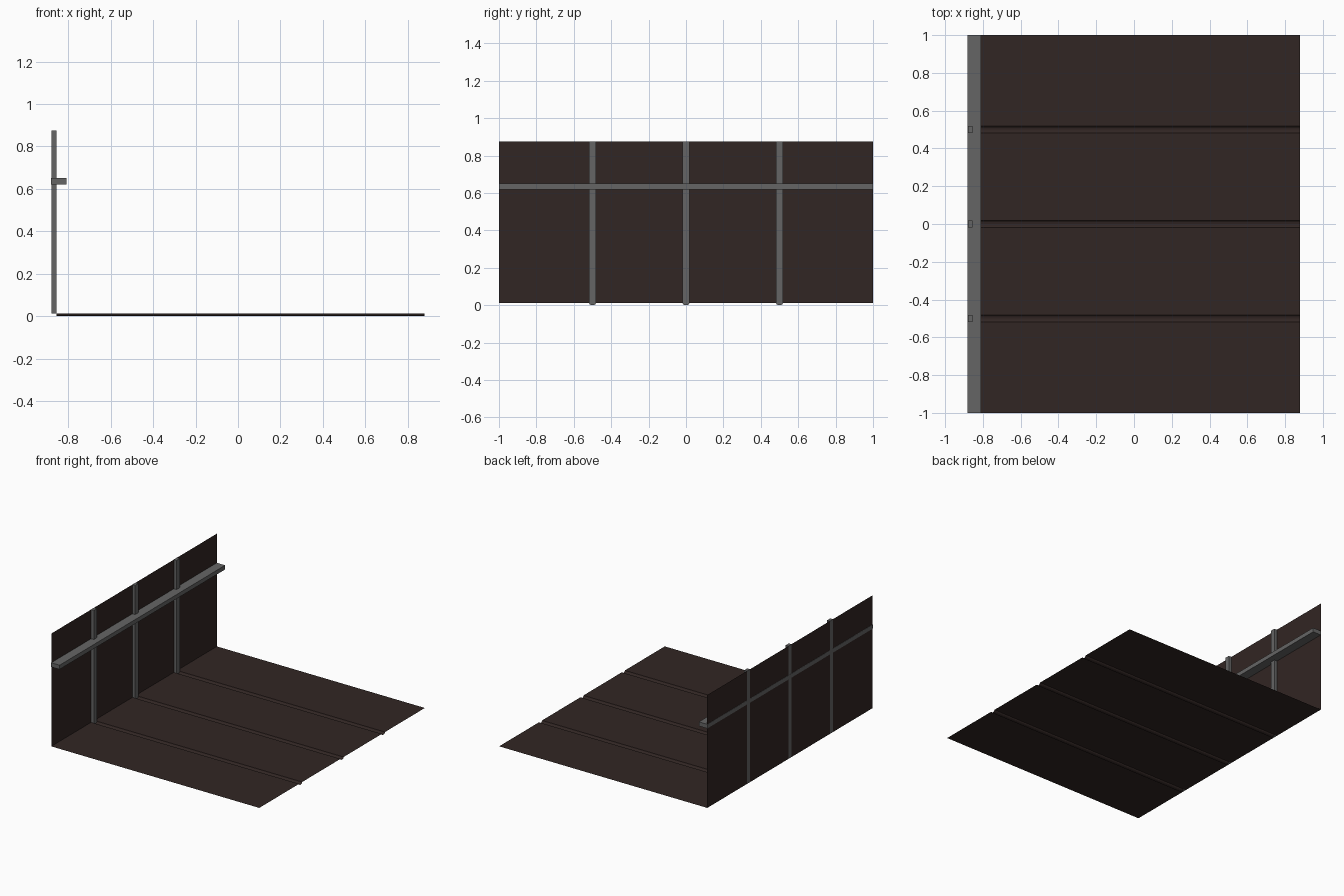
import bpy, math

if "Cube" in bpy.data.objects:
    bpy.data.objects.remove(bpy.data.objects["Cube"])

X, Y, Z0, TOP = 0.88, 1.0, 0.013, 0.875
BAR_FRONT, HALF = -0.856, 0.019
SEAMS = (-0.5, 0.0, 0.5)


def material(name, color):
    m = bpy.data.materials.new(name)
    m.diffuse_color = (*color, 1)
    m.use_nodes = True
    m.node_tree.nodes["Principled BSDF"].inputs["Base Color"].default_value = m.diffuse_color
    return m


BROWN = material("dark_brown", (0.031, 0.019, 0.017))
GREY = material("metal_grey", (0.13, 0.13, 0.13))


def mesh_object(name, verts, faces, mat):
    me = bpy.data.meshes.new(name)
    me.from_pydata(verts, [], faces)
    me.materials.append(mat)
    ob = bpy.data.objects.new(name, me)
    bpy.context.collection.objects.link(ob)
    return ob


def box(name, lo, hi, mat):
    bpy.ops.mesh.primitive_cube_add(size=1, location=[(a + b) / 2 for a, b in zip(lo, hi)])
    ob = bpy.context.object
    ob.name = name
    ob.scale = [b - a for a, b in zip(lo, hi)]
    bpy.ops.object.transform_apply(location=False, rotation=False, scale=True)
    ob.data.materials.append(mat)


# rounded groove section, sagging from the floor level down to z = 0
groove = [(-HALF * math.cos(math.pi * i / 6), Z0 - Z0 * math.sin(math.pi * i / 6))
          for i in range(7)]

# floor sheet with grooves, swept along x
profile = [(-Y, Z0)]
for s in SEAMS:
    profile += [(s + y, z) for y, z in groove]
profile.append((Y, Z0))
n = len(profile)
verts = [(x, y, z) for x in (BAR_FRONT, X) for y, z in profile]
mesh_object("floor_sheet", verts, [(i, i + n, i + n + 1, i + 1) for i in range(n - 1)], BROWN)

# narrow floor strips beside the wall, left open at the bars
edges = [-Y] + [s + d for s in SEAMS for d in (-HALF, HALF)] + [Y]
for a, b in zip(edges[::2], edges[1::2]):
    mesh_object("floor_edge_strip",
                [(-X, a, Z0), (BAR_FRONT, a, Z0), (BAR_FRONT, b, Z0), (-X, b, Z0)],
                [(0, 1, 2, 3)], BROWN)

# wall sheet
wx = -X + 0.001
mesh_object("wall_sheet", [(wx, -Y, Z0), (wx, Y, Z0), (wx, Y, TOP), (wx, -Y, TOP)],
            [(0, 1, 2, 3)], BROWN)

# upright bars and the grey caps closing each groove
for s in SEAMS:
    box("wall_bar", (-X, s - HALF, Z0), (BAR_FRONT, s + HALF, TOP), GREY)
    mesh_object("groove_cap", [(BAR_FRONT, s + y, z) for y, z in groove],
                [tuple(range(len(groove)))], GREY)

# horizontal rail
box("wall_rail", (-X - 0.0005, -Y, 0.62), (-0.809, Y, 0.652), GREY)
